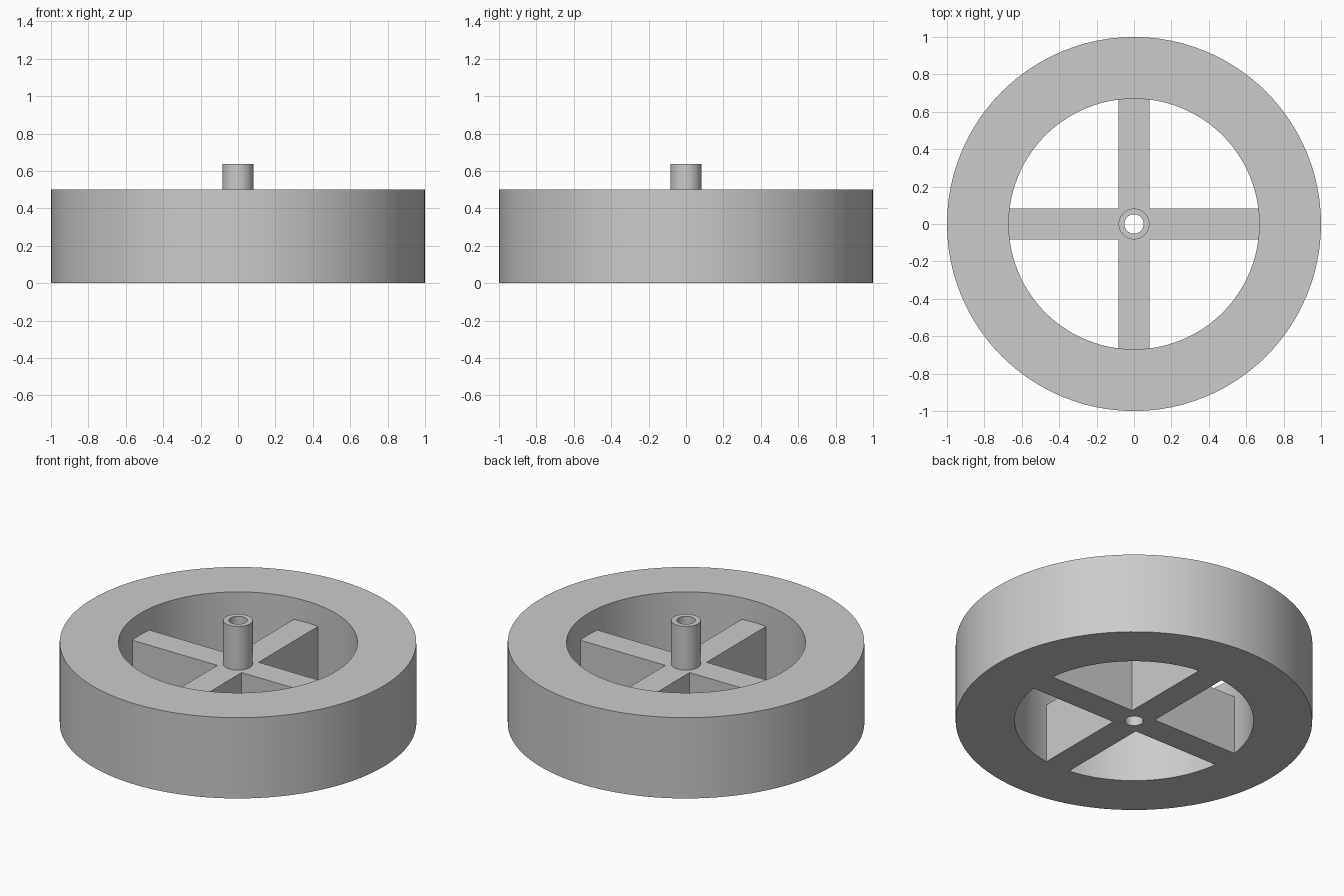
import bpy
import bmesh
from math import cos, sin, pi, radians

# Main dimensions
RIM_R, RIM_INNER, RIM_H = 1.0, 0.67, 0.5
SPOKE_HALF, SPOKE_H = 0.083, 0.367
HUB_R, BORE_R, HUB_TOP = 0.083, 0.052, 0.637
RIM_SEGS, HUB_SEGS = 96, 48

cube = bpy.data.objects.get("Cube")
if cube:
    bpy.data.objects.remove(cube, do_unlink=True)

grey = bpy.data.materials.new("light grey")
grey.use_nodes = True
colour = (0.6, 0.6, 0.6, 1.0)
grey.diffuse_color = colour
grey.node_tree.nodes["Principled BSDF"].inputs["Base Color"].default_value = colour


def finish(name, bm):
    bmesh.ops.recalc_face_normals(bm, faces=bm.faces)
    mesh = bpy.data.meshes.new(name)
    bm.to_mesh(mesh)
    bm.free()
    mesh.materials.append(grey)
    obj = bpy.data.objects.new(name, mesh)
    bpy.context.collection.objects.link(obj)
    return obj


def select(obj):
    bpy.ops.object.select_all(action='DESELECT')
    obj.select_set(True)
    bpy.context.view_layer.objects.active = obj


def smooth(obj):
    select(obj)
    bpy.ops.object.shade_smooth_by_angle(angle=radians(30))


def tube(name, outer, inner, z0, z1, segs):
    """Rectangular section swept around the z axis."""
    bm = bmesh.new()
    section = [(outer, z0), (outer, z1), (inner, z1), (inner, z0)]
    rings = [[bm.verts.new((r * cos(2 * pi * i / segs), r * sin(2 * pi * i / segs), z))
              for r, z in section] for i in range(segs)]
    for i, ring in enumerate(rings):
        after = rings[(i + 1) % segs]
        for j in range(len(section)):
            k = (j + 1) % len(section)
            bm.faces.new((ring[j], after[j], after[k], ring[k]))
    return finish(name, bm)


def prism(name, points, z0, z1):
    """Flat outline extruded upward."""
    bm = bmesh.new()
    base = bm.faces.new([bm.verts.new((x, y, z0)) for x, y in points])
    top = bmesh.ops.extrude_face_region(bm, geom=[base], use_keep_orig=True)["geom"]
    bmesh.ops.translate(bm, vec=(0, 0, z1 - z0),
                        verts=[v for v in top if isinstance(v, bmesh.types.BMVert)])
    return finish(name, bm)


def circle(r, segs):
    return [(r * cos(2 * pi * i / segs), r * sin(2 * pi * i / segs)) for i in range(segs)]


def cut(obj, cutter, operation):
    cutter.hide_render = True
    select(obj)
    mod = obj.modifiers.new("cut", 'BOOLEAN')
    mod.operation, mod.solver, mod.object = operation, 'EXACT', cutter
    bpy.ops.object.modifier_apply(modifier=mod.name)
    bpy.data.objects.remove(cutter, do_unlink=True)


# Heavy outer rim
rim = tube("rim", RIM_R, RIM_INNER, 0, RIM_H, RIM_SEGS)

# Four-armed cross, trimmed to the inside of the rim and bored through
arm = [(RIM_R, -SPOKE_HALF), (RIM_R, SPOKE_HALF), (SPOKE_HALF, SPOKE_HALF)]
outline = []
for _ in range(4):
    outline += arm
    arm = [(-y, x) for x, y in arm]
spokes = prism("spokes", outline, 0, SPOKE_H)
cut(spokes, prism("trim_cutter", circle(RIM_INNER, RIM_SEGS), -1, 1), 'INTERSECT')
cut(spokes, prism("bore_cutter", circle(BORE_R, HUB_SEGS), -1, 1), 'DIFFERENCE')

# Hollow hub standing on the cross
hub = tube("hub", HUB_R, BORE_R, SPOKE_H, HUB_TOP, HUB_SEGS)

for part in (rim, spokes, hub):
    smooth(part)
